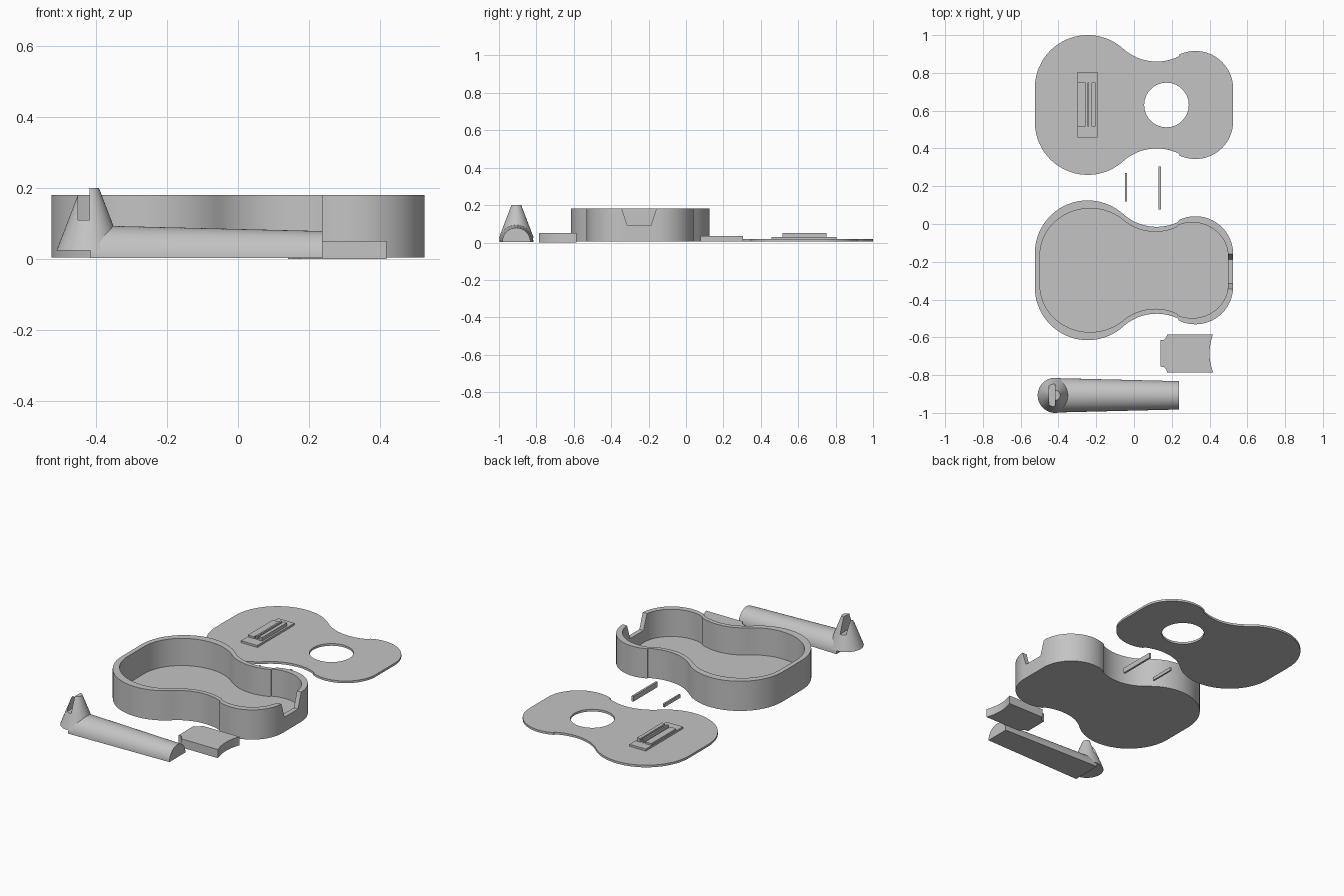
import bpy, bmesh, math

if "Cube" in bpy.data.objects:
    bpy.data.objects.remove(bpy.data.objects["Cube"])

GREY = (0.55, 0.55, 0.55, 1)
mat = bpy.data.materials.new("plain grey")
mat.use_nodes = True
mat.diffuse_color = GREY
mat.node_tree.nodes["Principled BSDF"].inputs["Base Color"].default_value = GREY


def make(name, verts, faces):
    mesh = bpy.data.meshes.new(name)
    mesh.from_pydata(verts, [], faces)
    bm = bmesh.new()
    bm.from_mesh(mesh)
    bmesh.ops.recalc_face_normals(bm, faces=bm.faces)
    bm.to_mesh(mesh)
    bm.free()
    mesh.materials.append(mat)
    ob = bpy.data.objects.new(name, mesh)
    bpy.context.collection.objects.link(ob)
    return ob


def loft(name, loops):
    """Bridge equal-length closed loops and cap both ends."""
    n = len(loops[0])
    last = (len(loops) - 1) * n
    faces = [list(range(n)), [last + i for i in range(n)]]
    for k in range(len(loops) - 1):
        for i in range(n):
            j = (i + 1) % n
            faces.append([k * n + i, k * n + j, (k + 1) * n + j, (k + 1) * n + i])
    return make(name, [v for loop in loops for v in loop], faces)


def level(points, z, cy=0.0, sx=1.0, sy=1.0):
    return [(x * sx, y * sy + cy, z) for x, y in points]


def prism(name, points, z0, z1, cy=0.0):
    return loft(name, [level(points, z0, cy), level(points, z1, cy)])


def box(name, x0, x1, y0, y1, z0, z1):
    return prism(name, [(x0, y0), (x1, y0), (x1, y1), (x0, y1)], z0, z1)


def arc(cx, cy, r, a0, a1, n):
    angles = [math.radians(a0 + (a1 - a0) * i / n) for i in range(n + 1)]
    return [(cx + r * math.cos(a), cy + r * math.sin(a)) for a in angles]


def cut(ob, cutter):
    cutter.hide_render = True
    mod = ob.modifiers.new("cut", "BOOLEAN")
    mod.operation = "DIFFERENCE"
    mod.solver = "EXACT"
    mod.object = cutter
    bpy.context.view_layer.objects.active = ob
    bpy.ops.object.modifier_apply(modifier=mod.name)
    bpy.data.objects.remove(cutter)


def smooth(ob):
    bpy.ops.object.select_all(action="DESELECT")
    ob.select_set(True)
    bpy.context.view_layer.objects.active = ob
    bpy.ops.object.shade_smooth_by_angle(angle=math.radians(30))


# Waisted outline: lower bout, waist and upper bout arcs, mirrored in y
half = arc(-0.245, 0.09, 0.28, 180, 48, 28)
half += arc(0.12, 0.496, 0.266, 228, 297, 16)[1:]
half += arc(0.325, 0.086, 0.2, 116, 0, 24)
outline = half + [(x, -y) for x, y in reversed(half)]

# Hollow body with a neck notch in the upper end
BODY_Y, BOARD_Y = -0.245, 0.63
body = loft("body_shell", [
    level(outline, 0.005, BODY_Y),
    level(outline, 0.181, BODY_Y),
    level(outline, 0.181, BODY_Y, 0.948, 0.885),
    level(outline, 0.02, BODY_Y, 0.948, 0.885)])
notch = [(-0.063, 0.092), (0.063, 0.092), (0.099, 0.2), (-0.099, 0.2)]
cut(body, loft("notch_cutter",
               [[(x, y - 0.251, z) for y, z in notch] for x in (0.45, 0.6)]))
smooth(body)

# Soundboard with round hole
board = prism("soundboard", outline, 0.005, 0.018, BOARD_Y)
cut(board, prism("hole_cutter", arc(0.172, 0, 0.118, 0, 354, 59), -0.1, 0.1, BOARD_Y))
smooth(board)

# Bridge: base plate, tie block and slotted saddle holder
box("bridge_plate", -0.3, -0.193, 0.457, 0.805, 0.017, 0.03)
box("bridge_tie_block", -0.298, -0.257, 0.517, 0.75, 0.029, 0.041)
for name, x0, x1 in (("back", -0.247, -0.237), ("front", -0.225, -0.204)):
    box("bridge_rail_" + name, x0, x1, 0.517, 0.75, 0.029, 0.051)

# Loose nut and saddle strips
box("nut_strip", -0.047, -0.037, 0.12, 0.27, 0.005, 0.025)
box("saddle_strip", 0.131, 0.143, 0.078, 0.305, 0.005, 0.036)

# Headstock block: notched corners on one end, hollow curve on the other
side = [(0.14, 0.07), (0.158, 0.072), (0.17, 0.083), (0.176, 0.1), (0.418, 0.1)]
hollow = [(0.4 + 0.018 * (t / 8) ** 2, -t / 80) for t in range(-7, 8)]
head = side + hollow + [(x, -y) for x, y in reversed(side)]
smooth(prism("headstock_block", head, 0.0, 0.051, -0.685))

# Tapered half-round neck
NECK_Y = -0.907
neck = loft("neck", [
    [(x, NECK_Y + y, 0.004 + z) for y, z in arc(0, 0, r, 0, 180, 32)]
    for x, r in ((-0.415, 0.091), (0.238, 0.075))])
smooth(neck)

# Conical heel with a slot across its tip
rings = [(0.025, 0.093), (0.2, 0.026)]
heel = loft("neck_heel", [
    [(x - 0.417, y + NECK_Y, z) for x, y in arc(0, 0, r, 0, 352.5, 47)]
    for z, r in rings])
cut(heel, box("slot_cutter", -0.45, -0.417, -1.1, -0.7, 0.11, 0.3))
smooth(heel)
